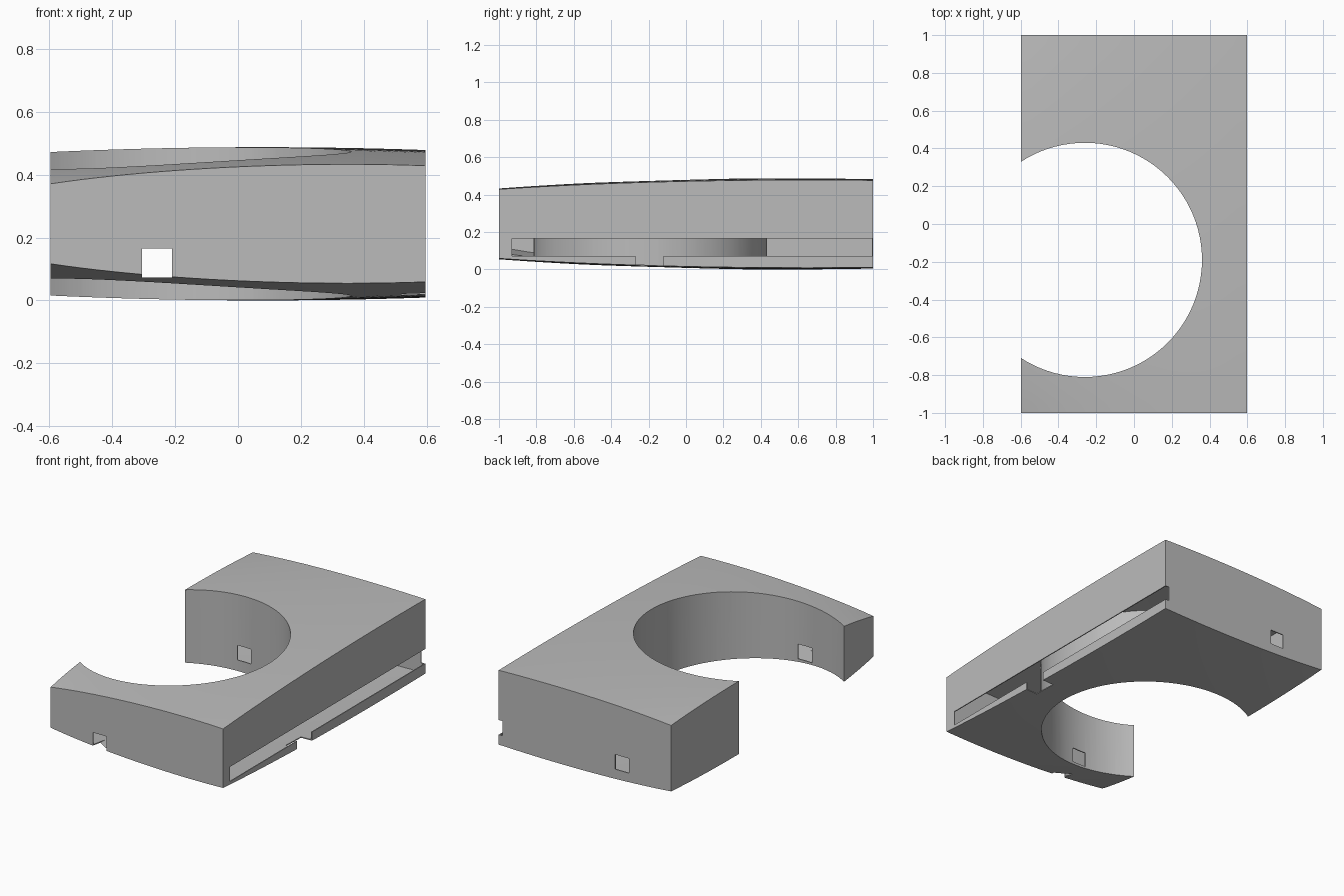
import bpy, bmesh, math

cube = bpy.data.objects.get("Cube")
if cube:
    bpy.data.objects.remove(cube, do_unlink=True)

HALF_X, HALF_Y, MID_Z = 0.597, 1.0, 0.2437
BORE_X, BORE_Y, BORE_R = -0.26, -0.19, 0.62
SKIN = 0.006

grey = bpy.data.materials.new("plain grey")
grey.use_nodes = True
grey.diffuse_color = (0.5, 0.5, 0.5, 1)
grey.node_tree.nodes["Principled BSDF"].inputs["Base Color"].default_value = (0.5, 0.5, 0.5, 1)


def half_thickness(x, y):
    """Lens-like thickness that thins out towards the front right corner."""
    crest = 0.0593 + 0.0025 * x - 0.0161 * x * x
    fall = 0.012 - 0.0108 * x + 0.006 * x * x
    peak_y = 0.485 + 0.275 * x
    return math.sqrt(crest - fall * (y - peak_y) ** 2)


def finish(name, bm):
    bmesh.ops.recalc_face_normals(bm, faces=bm.faces)
    mesh = bpy.data.meshes.new(name)
    bm.to_mesh(mesh)
    bm.free()
    mesh.materials.append(grey)
    obj = bpy.data.objects.new(name, mesh)
    bpy.context.collection.objects.link(obj)
    return obj


def box(name, low, high):
    bm = bmesh.new()
    bmesh.ops.create_cube(bm, size=1)
    for v in bm.verts:
        v.co = [a if c < 0 else b for c, a, b in zip(v.co, low, high)]
    return finish(name, bm)


def cut(obj, cutter):
    """Subtract the cutter from the object, then discard it."""
    mod = obj.modifiers.new("cut", "BOOLEAN")
    mod.operation, mod.solver, mod.object = "DIFFERENCE", "EXACT", cutter
    bpy.ops.object.select_all(action="DESELECT")
    bpy.context.view_layer.objects.active = obj
    obj.select_set(True)
    bpy.ops.object.modifier_apply(modifier=mod.name)
    bpy.data.objects.remove(cutter, do_unlink=True)


def domed_block(name, inset):
    """Domed slab with a round bore, shrunk on every side by the inset."""
    bm = bmesh.new()
    bmesh.ops.create_grid(bm, x_segments=24, y_segments=40, size=1)
    base = list(bm.verts)
    new = bmesh.ops.extrude_face_region(bm, geom=bm.faces[:], use_keep_orig=True)["geom"]
    upper = {g for g in new if isinstance(g, bmesh.types.BMVert)}
    for v in base + list(upper):
        x, y = v.co.x * (HALF_X - inset), v.co.y * (HALF_Y - inset)
        h = half_thickness(x, y) - inset
        v.co = (x, y, MID_Z + (h if v in upper else -h))
    block = finish(name, bm)

    bm = bmesh.new()
    r = BORE_R + inset
    bmesh.ops.create_cone(bm, cap_ends=True, segments=96, radius1=r, radius2=r, depth=2)
    bmesh.ops.translate(bm, verts=bm.verts, vec=(BORE_X, BORE_Y, MID_Z))
    cut(block, finish("bore_cutter", bm))
    return block


# Hollow shell
body = domed_block("hollow_body", 0)
cut(body, domed_block("cavity_cutter", SKIN))

# Square passage from front to back
cut(body, box("passage_cutter", (-0.305, -1.1, 0.073), (-0.21, 1.1, 0.165)))

# Long side slot, and the notch through its lower lip
cut(body, box("slot_cutter", (0.572, -0.93, 0.073), (0.7, 1.1, 0.165)))
cut(body, box("notch_cutter", (0.52, -0.27, -0.1), (0.7, -0.12, 0.1)))

bpy.ops.object.select_all(action="DESELECT")
bpy.context.view_layer.objects.active = body
body.select_set(True)
bpy.ops.object.shade_smooth_by_angle(angle=math.radians(30))
